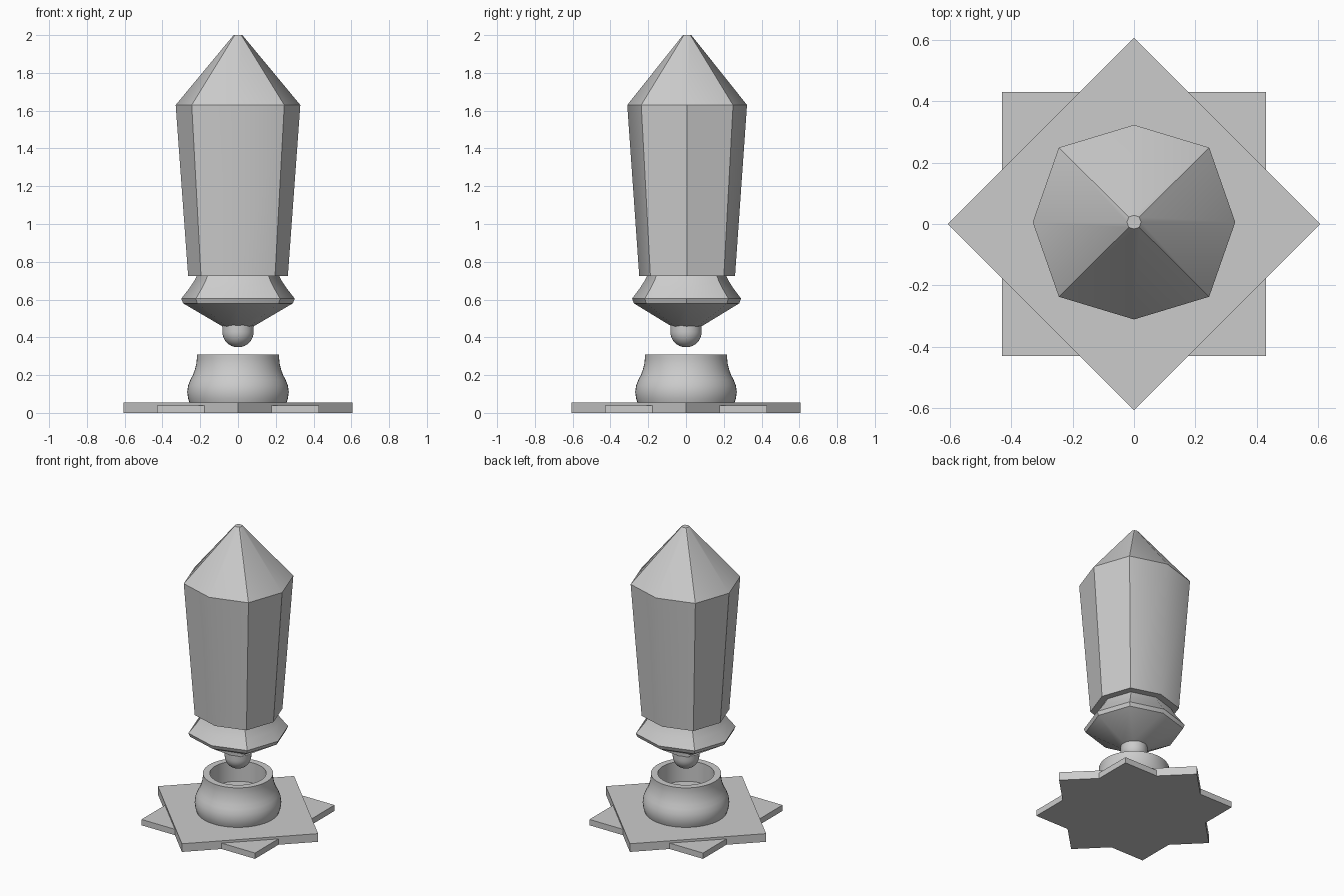
import bpy, bmesh
from math import sin, cos, pi, sqrt, radians

if "Cube" in bpy.data.objects:
    bpy.data.objects.remove(bpy.data.objects["Cube"])


def finish(name, bm, angle=None):
    bmesh.ops.recalc_face_normals(bm, faces=bm.faces[:])
    me = bpy.data.meshes.new(name)
    bm.to_mesh(me)
    bm.free()
    ob = bpy.data.objects.new(name, me)
    bpy.context.collection.objects.link(ob)
    if angle:
        bpy.ops.object.select_all(action='DESELECT')
        ob.select_set(True)
        bpy.context.view_layer.objects.active = ob
        bpy.ops.object.shade_smooth_by_angle(angle=radians(angle))
    return ob


def loft(name, rings, angle=None, closed=False):
    """Join rings of points; cap both ends, or close the loop of rings."""
    bm = bmesh.new()
    vs = [[bm.verts.new(p) for p in r] for r in rings]
    n = len(vs[0])
    pairs = list(zip(vs, vs[1:]))
    if closed:
        pairs.append((vs[-1], vs[0]))
    for a, b in pairs:
        for i in range(n):
            j = (i + 1) % n
            bm.faces.new((a[i], a[j], b[j], b[i]))
    if not closed:
        bm.faces.new(vs[0][::-1])
        bm.faces.new(vs[-1])
    return finish(name, bm, angle)


def circle(r, z, n=48, turn=0.0):
    return [(r * cos(2 * pi * i / n + turn), r * sin(2 * pi * i / n + turn), z) for i in range(n)]


# Uneven octagon shared by the crystal and its collar, slightly off-centre in y
OCT = [(0.33, 0), (0.245, 0.243), (0, 0.317), (-0.245, 0.243),
       (-0.33, 0), (-0.245, -0.243), (0, -0.317), (0.245, -0.243)]


def octagon(s, z, cy=0.006):
    return [(x * s, y * s + cy, z) for x, y in OCT]


# Star base: two crossed square plates
loft("square_plate", [circle(0.43 * sqrt(2), z, 4, pi / 4) for z in (0, 0.04)])
loft("diamond_plate", [circle(0.607, z, 4) for z in (0, 0.056)])

# Flared cup with a hollow top
cup = [(0.255, 0.05), (0.264, 0.075), (0.269, 0.11), (0.264, 0.145), (0.252, 0.175),
       (0.239, 0.2), (0.228, 0.23), (0.221, 0.26), (0.218, 0.285), (0.218, 0.308),
       (0.175, 0.308), (0.175, 0.17)]
loft("cup", [circle(r, z) for r, z in cup], 35)

# Round-ended peg hanging under the crystal
R = 0.083
peg = [(R * sin(a * pi / 20), 0.43 - R * cos(a * pi / 20)) for a in range(1, 11)]
loft("peg", [circle(r, z, 32) for r, z in peg + [(R, 0.465)]], 35)

# Faceted collar
collar = [(0.25, 0.458), (0.88, 0.58), (0.91, 0.605), (0.78, 0.66), (0.7, 0.7), (0.66, 0.726)]
loft("collar", [octagon(s, z, 0.003) for s, z in collar], 36)

# Crystal body with pointed top
loft("crystal", [octagon(s, z) for s, z in [(0.8, 0.725), (1, 1.63), (0.07, 2.0)]], 36)
